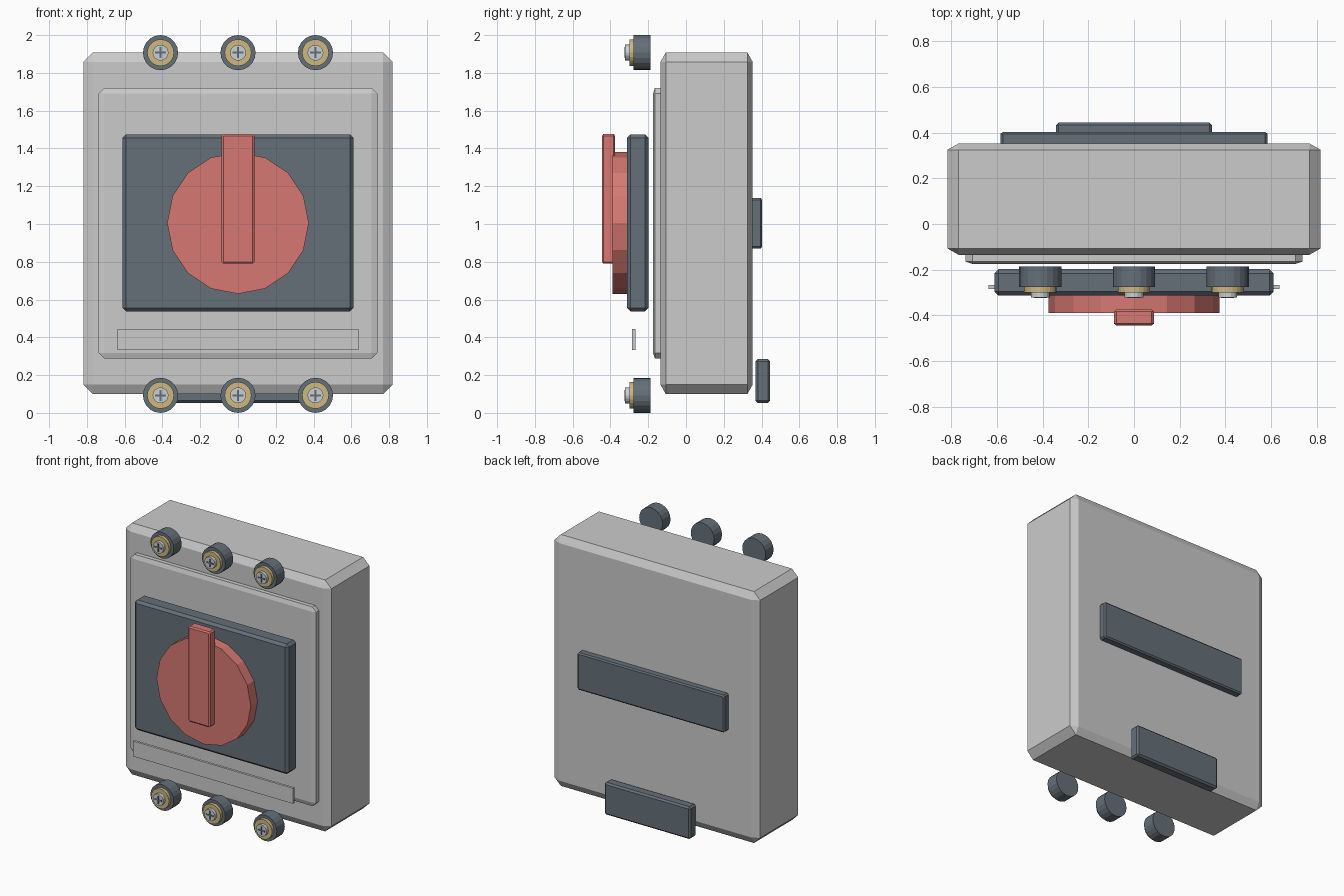
import bpy, bmesh, math
from mathutils import Matrix, Vector

if "Cube" in bpy.data.objects:
    bpy.data.objects.remove(bpy.data.objects["Cube"])


def material(name, color):
    m = bpy.data.materials.new(name)
    m.diffuse_color = (*color, 1)
    m.use_nodes = True
    m.node_tree.nodes["Principled BSDF"].inputs["Base Color"].default_value = m.diffuse_color
    return m


SLATE = material("slate", (0.13, 0.16, 0.19))
RED = material("red", (0.68, 0.19, 0.17))
BRASS = material("brass", (0.62, 0.48, 0.22))
STEEL = material("steel", (0.6, 0.63, 0.66))
LIGHT = material("light_grey", (0.58, 0.59, 0.6))


def finish(name, bm, mat):
    me = bpy.data.meshes.new(name)
    bm.to_mesh(me)
    bm.free()
    ob = bpy.data.objects.new(name, me)
    bpy.context.collection.objects.link(ob)
    if mat:
        me.materials.append(mat)
    return ob


def box(name, x, y, z, bevel=None, mat=None):
    """Box from (min, max) ranges, chamfered by (bx, by, bz)."""
    b = Vector(bevel or (1, 1, 1))
    size = [r[1] - r[0] for r in (x, y, z)]
    mid = [(r[1] + r[0]) / 2 for r in (x, y, z)]
    bm = bmesh.new()
    bmesh.ops.create_cube(bm, size=1)
    bmesh.ops.scale(bm, vec=[s / k for s, k in zip(size, b)], verts=bm.verts)
    if bevel:
        bmesh.ops.bevel(bm, geom=bm.edges[:], offset=1, segments=1,
                        affect='EDGES', profile=0.5)
    bmesh.ops.scale(bm, vec=b, verts=bm.verts)
    bmesh.ops.translate(bm, vec=mid, verts=bm.verts)
    return finish(name, bm, mat)


def disc(name, x, z, radius, y, sides, mat):
    """Cylinder along y."""
    bm = bmesh.new()
    rot = Matrix.Rotation(math.pi / 2, 4, 'X')
    bmesh.ops.create_cone(bm, cap_ends=True, segments=sides, radius1=radius,
                          radius2=radius, depth=y[1] - y[0],
                          matrix=Matrix.Translation((x, sum(y) / 2, z)) @ rot)
    return finish(name, bm, mat)


def sym(w):
    return (-w, w)


# Housing and front cover
box("housing", sym(0.818), (-0.135, 0.353), (0.10, 1.908), (0.05, 0.028, 0.05))
box("front_cover", sym(0.738), (-0.175, -0.125), (0.288, 1.72), (0.03, 0.01, 0.03), LIGHT)

# Rotary switch
box("switch_plate", sym(0.612), (-0.313, -0.198), (0.538, 1.473), (0.018, 0.018, 0.018), SLATE)
disc("rotary_dial", 0, 1.005, 0.375, (-0.39, -0.305), 16, RED)
box("dial_handle", sym(0.087), (-0.445, -0.375), (0.79, 1.477), (0.01, 0.008, 0.01), RED)

# Blank label strip
box("label_strip", sym(0.637), (-0.285, -0.268), (0.332, 0.443))

# Mounting parts on the back
box("rear_rail", sym(0.585), (0.345, 0.403), (0.87, 1.138), (0.01, 0.008, 0.01), SLATE)
box("rear_clip", sym(0.342), (0.368, 0.445), (0.053, 0.285), (0.012, 0.012, 0.012), SLATE)

# Terminals along the top and bottom edges
for row, z in (("lower", 0.093), ("upper", 1.907)):
    for i, x in enumerate((-0.41, 0, 0.41)):
        tag = f"{row}_{i + 1}"
        disc(f"terminal_body_{tag}", x, z, 0.093, (-0.277, -0.187), 20, SLATE)
        disc(f"terminal_ring_{tag}", x, z, 0.071, (-0.3, -0.27), 20, BRASS)
        disc(f"terminal_screw_{tag}", x, z, 0.042, (-0.322, -0.295), 16, STEEL)
        for part, w, h in (("across", 0.029, 0.005), ("upright", 0.005, 0.029)):
            box(f"screw_cross_{part}_{tag}", (x - w, x + w), (-0.325, -0.315),
                (z - h, z + h), None, SLATE)
